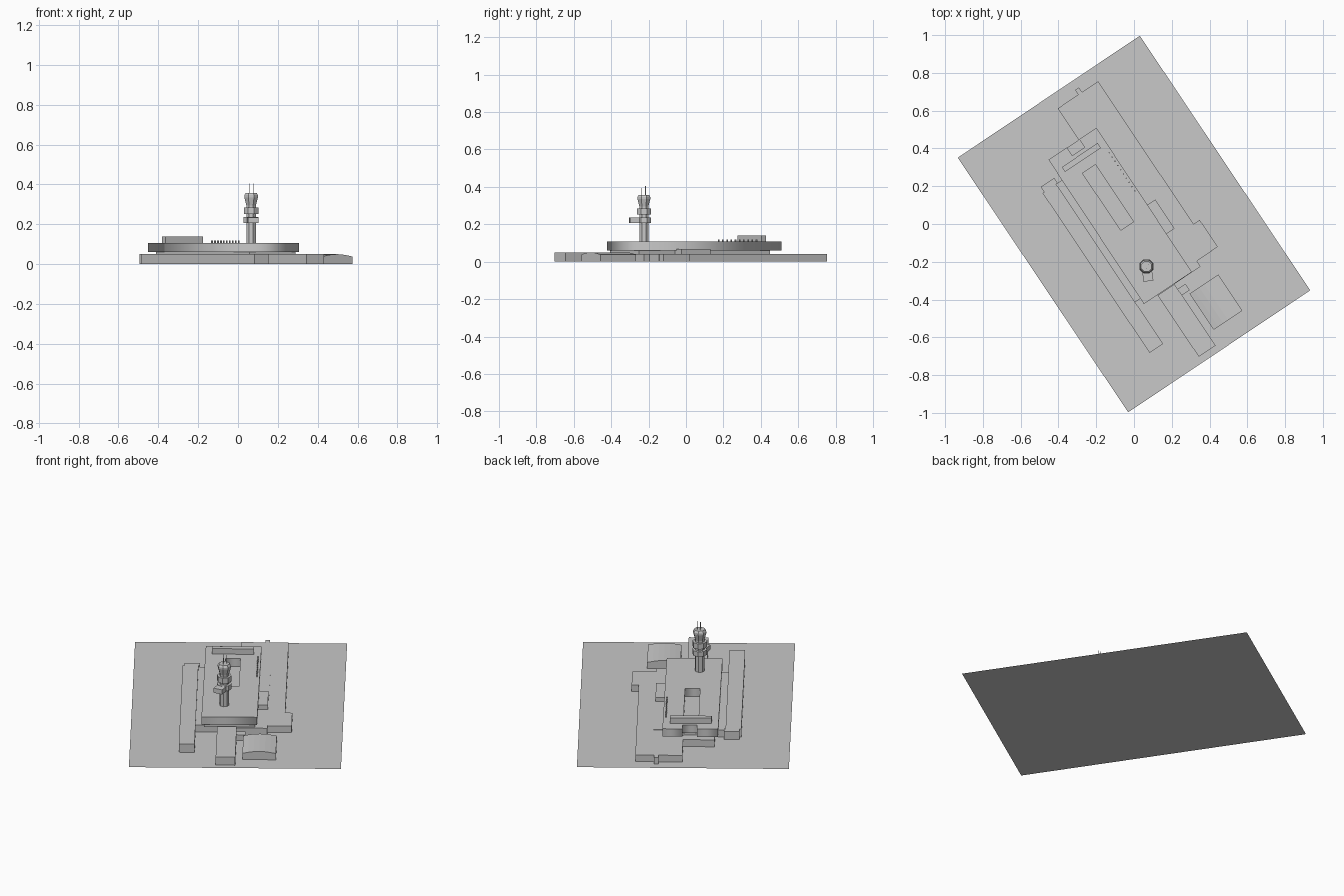
import bpy, bmesh, math
from mathutils import Matrix, Vector

if "Cube" in bpy.data.objects:
    bpy.data.objects.remove(bpy.data.objects["Cube"], do_unlink=True)

TURN = math.radians(33.8)   # the whole site is turned on the ground

grey = bpy.data.materials.new("concrete_grey")
grey.use_nodes = True
colour = (0.58, 0.58, 0.58, 1)
grey.diffuse_color = colour
grey.node_tree.nodes["Principled BSDF"].inputs["Base Color"].default_value = colour


def add(name, mesh, turn=TURN, at=(0, 0, 0)):
    mesh.materials.clear()
    mesh.materials.append(grey)
    ob = bpy.data.objects.new(name, mesh)
    ob.rotation_euler.z = turn
    ob.location = at
    bpy.context.collection.objects.link(ob)
    return ob


def prism(name, outline, z0, z1, **kw):
    """Upright extrusion of an outline."""
    bm = bmesh.new()
    face = bm.faces.new([bm.verts.new((x, y, z0)) for x, y in outline])
    if z1 > z0:
        top = bmesh.ops.extrude_face_region(bm, geom=[face])["geom"]
        bmesh.ops.translate(bm, vec=(0, 0, z1 - z0),
                            verts=[v for v in top if isinstance(v, bmesh.types.BMVert)])
    bmesh.ops.recalc_face_normals(bm, faces=bm.faces)
    if z1 == z0 and bm.faces[:][0].normal.z < 0:
        bmesh.ops.reverse_faces(bm, faces=bm.faces)
    mesh = bpy.data.meshes.new(name)
    bm.to_mesh(mesh)
    bm.free()
    return add(name, mesh, **kw)


def rect(x0, x1, y0, y1):
    return [(x0, y0), (x1, y0), (x1, y1), (x0, y1)]


def box(name, x0, x1, y0, y1, z0, z1, **kw):
    return prism(name, rect(x0, x1, y0, y1), z0, z1, **kw)


def lathe(name, profile, at, sides=8):
    """Faceted solid of revolution from (radius, height) pairs."""
    bm = bmesh.new()
    rings = []
    for r, z in profile:
        rings.append([bm.verts.new((r * math.cos(a), r * math.sin(a), z))
                      for a in (math.tau * (i + 0.5) / sides for i in range(sides))])
    for low, high in zip(rings, rings[1:]):
        for i in range(sides):
            j = (i + 1) % sides
            bm.faces.new((low[i], low[j], high[j], high[i]))
    bm.faces.new(rings[0][::-1])
    bm.faces.new(rings[-1])
    mesh = bpy.data.meshes.new(name)
    bm.to_mesh(mesh)
    bm.free()
    return add(name, mesh, turn=0, at=at)


def pierced_slab(name, outlines, z0, z1):
    """Slab whose inner outlines become holes."""
    curve = bpy.data.curves.new(name, "CURVE")
    curve.dimensions = "2D"
    curve.fill_mode = "BOTH"
    curve.extrude = (z1 - z0) / 2
    for pts in outlines:
        s = curve.splines.new("POLY")
        s.points.add(len(pts) - 1)
        for p, (x, y) in zip(s.points, pts):
            p.co = (x, y, 0, 1)
        s.use_cyclic_u = True
    temp = bpy.data.objects.new(name + "_outline", curve)
    bpy.context.collection.objects.link(temp)
    bpy.context.view_layer.update()
    mesh = bpy.data.meshes.new_from_object(
        temp.evaluated_get(bpy.context.evaluated_depsgraph_get()))
    bpy.data.objects.remove(temp, do_unlink=True)
    mesh.name = name
    mesh.transform(Matrix.Translation((0, 0, (z0 + z1) / 2)))
    bm = bmesh.new()
    bm.from_mesh(mesh)
    bmesh.ops.remove_doubles(bm, verts=bm.verts, dist=1e-5)
    bmesh.ops.recalc_face_normals(bm, faces=bm.faces)
    bm.to_mesh(mesh)
    bm.free()
    return add(name, mesh)


# Ground and low wings
box("ground_sheet", -0.58, 0.58, -0.811, 0.811, 0, 0)
box("east_wing", 0.005, 0.262, -0.348, 0.733, 0, 0.04)
box("east_wing_step", 0.17, 0.301, -0.346, -0.175, 0, 0.04)
box("east_wing_stub", 0.135, 0.16, 0.733, 0.763, 0, 0.04)
box("west_wing", -0.311, -0.225, -0.613, 0.405, 0, 0.05)
box("west_wing_end", -0.302, -0.216, 0.405, 0.438, 0, 0.05)
box("core_base", -0.225, 0.17, -0.347, 0.405, 0, 0.042)
box("core_base_back", -0.167, 0.005, 0.405, 0.533, 0, 0.042)
box("core_base_front", -0.105, 0.168, -0.383, -0.347, 0, 0.042)
box("south_pier", -0.106, 0.001, -0.775, -0.383, 0, 0.05)
box("side_hall", 0.10, 0.166, -0.139, 0.045, 0.04, 0.068)

# Hangar with a shallow arched roof, and its link
steps = 6
x0, x1 = 0.039, 0.222
arch = [(x0, 0), (x1, 0)] + [
    (x1 + (x0 - x1) * i / steps, 0.038 + 0.012 * math.sin(math.pi * i / steps))
    for i in range(steps + 1)]
hangar = prism("hangar", arch, 0, 0.229)
hangar.data.transform(Matrix.Translation((0, -0.471, 0)) @ Matrix.Rotation(math.pi / 2, 4, "X"))
box("hangar_link", 0.001, 0.05, -0.455, -0.415, 0, 0.035)

# Main hall: recessed storey, then the pierced upper slab
box("hall_recess", -0.178, 0.10, -0.37, 0.475, 0.04, 0.06)
hall = [(-0.192, -0.381), (0.113, -0.381), (0.118, 0.534), (0.008, 0.534),
        (0.008, 0.483), (-0.07, 0.483), (-0.07, 0.534), (-0.187, 0.534)]
pierced_slab("main_hall", [hall, rect(-0.077, 0.005, 0.012, 0.375)], 0.06, 0.107)
box("roof_screen", -0.15, 0.079, 0.432, 0.463, 0.107, 0.14)
for i in range(10):
    y = 0.14 + i * 0.027
    box("roof_post", 0.098, 0.104, y, y + 0.006, 0.107, 0.118)

# Control tower
tower = Vector((0.066, -0.225, 0))
lathe("tower_shaft", [(0.026, 0.107), (0.026, 0.30)], tower)
lathe("tower_lower_ring", [(0.041, 0.207), (0.041, 0.237)], tower)
prism("tower_balcony", rect(-0.026, 0.026, -0.078, 0), 0.207, 0.235,
      turn=math.radians(8), at=tower)
lathe("tower_upper_ring", [(0.04, 0.252), (0.04, 0.285)], tower)
lathe("tower_cab", [(0.026, 0.295), (0.037, 0.335), (0.037, 0.346), (0.03, 0.357)], tower)
for dx, dy, top in ((-0.010, 0.008, 0.405), (0.002, -0.012, 0.395), (0.010, 0.010, 0.405)):
    box("antenna", -0.001, 0.001, -0.001, 0.001, 0.355, top,
        turn=0, at=tower + Vector((dx, dy, 0)))
